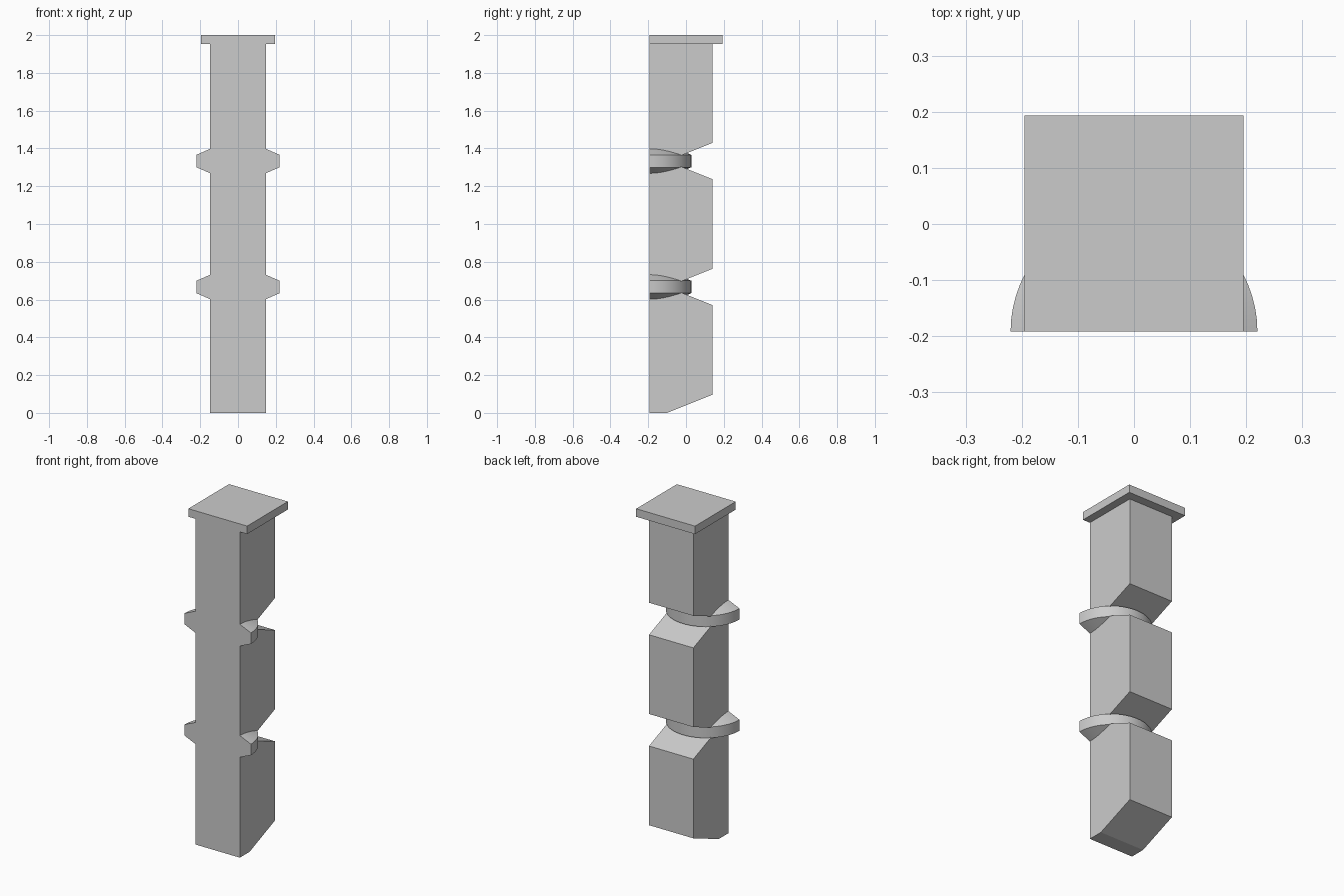
import bpy
import bmesh
import math

if "Cube" in bpy.data.objects:
    bpy.data.objects.remove(bpy.data.objects["Cube"], do_unlink=True)

FRONT, BACK = -0.192, 0.14
HALF_W = 0.147
RING_LEVELS = {"lower": 2 / 3, "upper": 4 / 3}

grey = bpy.data.materials.new("stone_grey")
grey.use_nodes = True
colour = (0.6, 0.6, 0.6, 1)
grey.diffuse_color = colour
grey.node_tree.nodes["Principled BSDF"].inputs["Base Color"].default_value = colour


def finish(bm, name):
    bmesh.ops.recalc_face_normals(bm, faces=bm.faces[:])
    mesh = bpy.data.meshes.new(name)
    bm.to_mesh(mesh)
    bm.free()
    mesh.materials.append(grey)
    obj = bpy.data.objects.new(name, mesh)
    bpy.context.collection.objects.link(obj)
    return obj


# Post: side profile with V notches at the back, extruded across the width
notch_y, notch_h = -0.1, 0.096
profile = [(FRONT, 0), (notch_y, 0), (BACK, notch_h)]
for z in RING_LEVELS.values():
    profile += [(BACK, z - notch_h), (notch_y, z), (BACK, z + notch_h)]
profile += [(BACK, 1.955), (FRONT, 1.955)]
bm = bmesh.new()
face = bm.faces.new([bm.verts.new((-HALF_W, y, z)) for y, z in profile])
out = bmesh.ops.extrude_face_region(bm, geom=[face])
moved = [v for v in out["geom"] if isinstance(v, bmesh.types.BMVert)]
bmesh.ops.translate(bm, verts=moved, vec=(2 * HALF_W, 0, 0))
finish(bm, "post")

# Cap: flat square slab
bm = bmesh.new()
bmesh.ops.create_cube(bm, size=1)
bmesh.ops.scale(bm, verts=bm.verts[:], vec=(0.39, 0.385, 0.048))
bmesh.ops.translate(bm, verts=bm.verts[:], vec=(0, 0.0005, 1.976))
finish(bm, "cap")


# Half rings: bevelled section swept half a turn around the post
def half_ring(name, level):
    section = [(0.14, -0.068), (0.22, -0.033), (0.22, 0.033), (0.14, 0.068)]
    bm = bmesh.new()
    start = bm.faces.new([bm.verts.new((r, FRONT, level + h)) for r, h in section])
    geom = start.verts[:] + start.edges[:] + [start]
    bmesh.ops.spin(bm, geom=geom, cent=(0, FRONT, level), axis=(0, 0, 1),
                   angle=math.pi, steps=32)
    obj = finish(bm, name)
    bpy.ops.object.select_all(action="DESELECT")
    obj.select_set(True)
    bpy.context.view_layer.objects.active = obj
    bpy.ops.object.shade_smooth_by_angle(angle=math.radians(20))


for label, level in RING_LEVELS.items():
    half_ring(label + "_half_ring", level)
